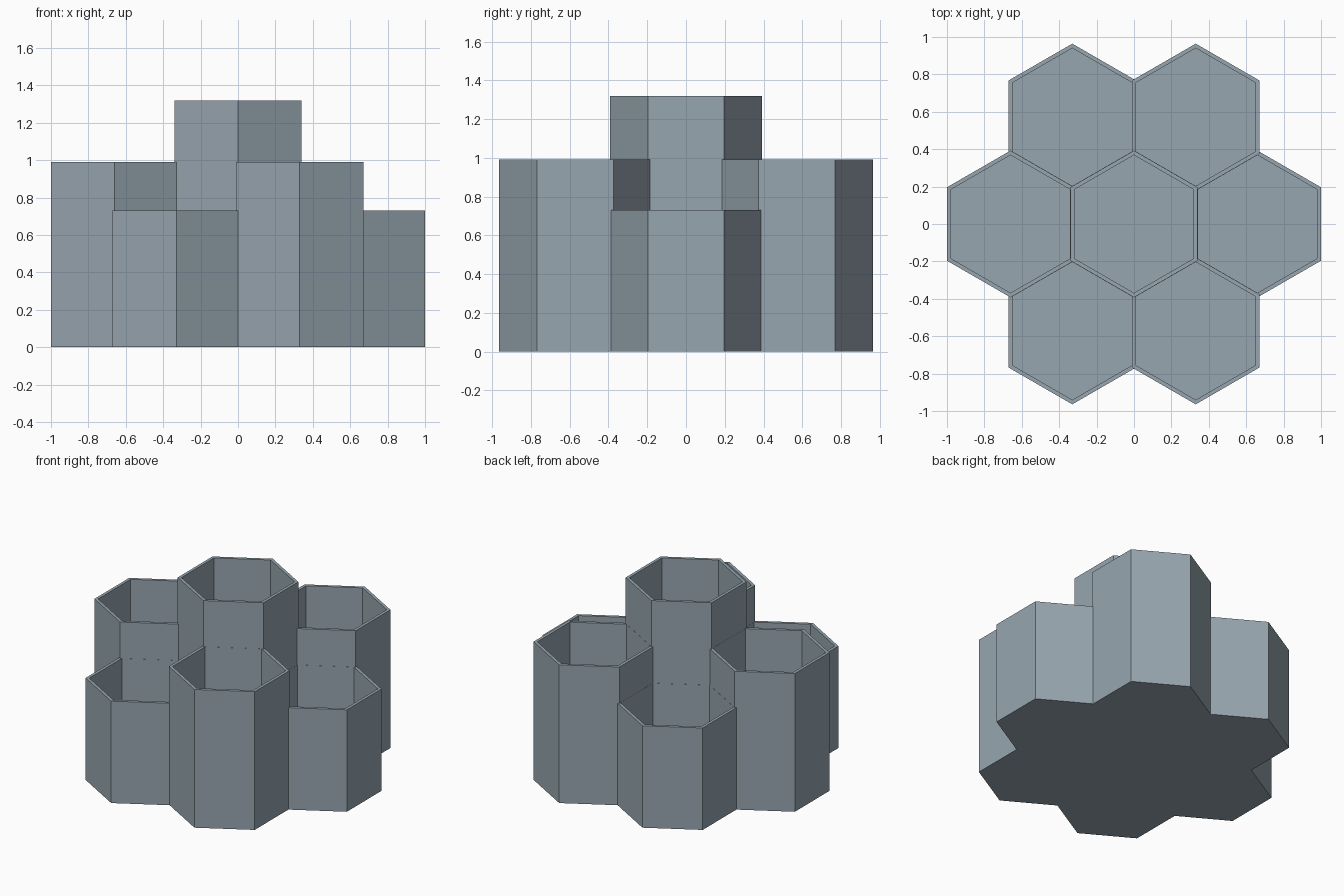
import bpy
import math
from mathutils import Vector

cube = bpy.data.objects.get("Cube")
if cube:
    bpy.data.objects.remove(cube, do_unlink=True)

# Cluster proportions
SPACING = 0.66
OUTER = 0.34
INNER = 0.319
FLOOR = 0.02
CENTRE_HEIGHT, TALL, SHORT = 1.32, 0.99, 0.73

grey = bpy.data.materials.new("blue_grey")
grey.use_nodes = True
colour = (0.31, 0.38, 0.43, 1)
grey.diffuse_color = colour
grey.node_tree.nodes["Principled BSDF"].inputs["Base Color"].default_value = colour


def hex_prism(name, centre, apothem, bottom, top):
    """Six-sided prism with points towards front and back."""
    bpy.ops.mesh.primitive_cylinder_add(
        vertices=6, radius=apothem / math.cos(math.pi / 6), depth=top - bottom,
        location=(centre.x, centre.y, (bottom + top) / 2))
    ob = bpy.context.object
    ob.name = ob.data.name = name
    ob.data.materials.append(grey)
    return ob


def combine(target, tool, operation):
    """Apply one boolean and discard the tool."""
    tool.hide_render = True
    mod = target.modifiers.new(operation.lower(), "BOOLEAN")
    mod.object, mod.operation, mod.solver = tool, operation, "EXACT"
    bpy.ops.object.select_all(action="DESELECT")
    bpy.context.view_layer.objects.active = target
    target.select_set(True)
    bpy.ops.object.modifier_apply(modifier=mod.name)
    bpy.data.objects.remove(tool, do_unlink=True)


# One centre cell and a ring of alternating short and tall cells
cells = [(Vector((0, 0)), CENTRE_HEIGHT)]
for i in range(6):
    angle = i * math.pi / 3
    place = Vector((math.cos(angle), math.sin(angle))) * SPACING
    cells.append((place, TALL if i % 2 else SHORT))

# Solid cells merged into one body
body = hex_prism("hexagonal_cup_cluster", cells[0][0], OUTER, 0, cells[0][1])
for place, height in cells[1:]:
    combine(body, hex_prism("cell_block", place, OUTER, 0, height), "UNION")

# Hollow out every cell down to its floor
for place, height in cells:
    combine(body, hex_prism("cell_cutter", place, INNER, FLOOR, height + 0.1), "DIFFERENCE")
